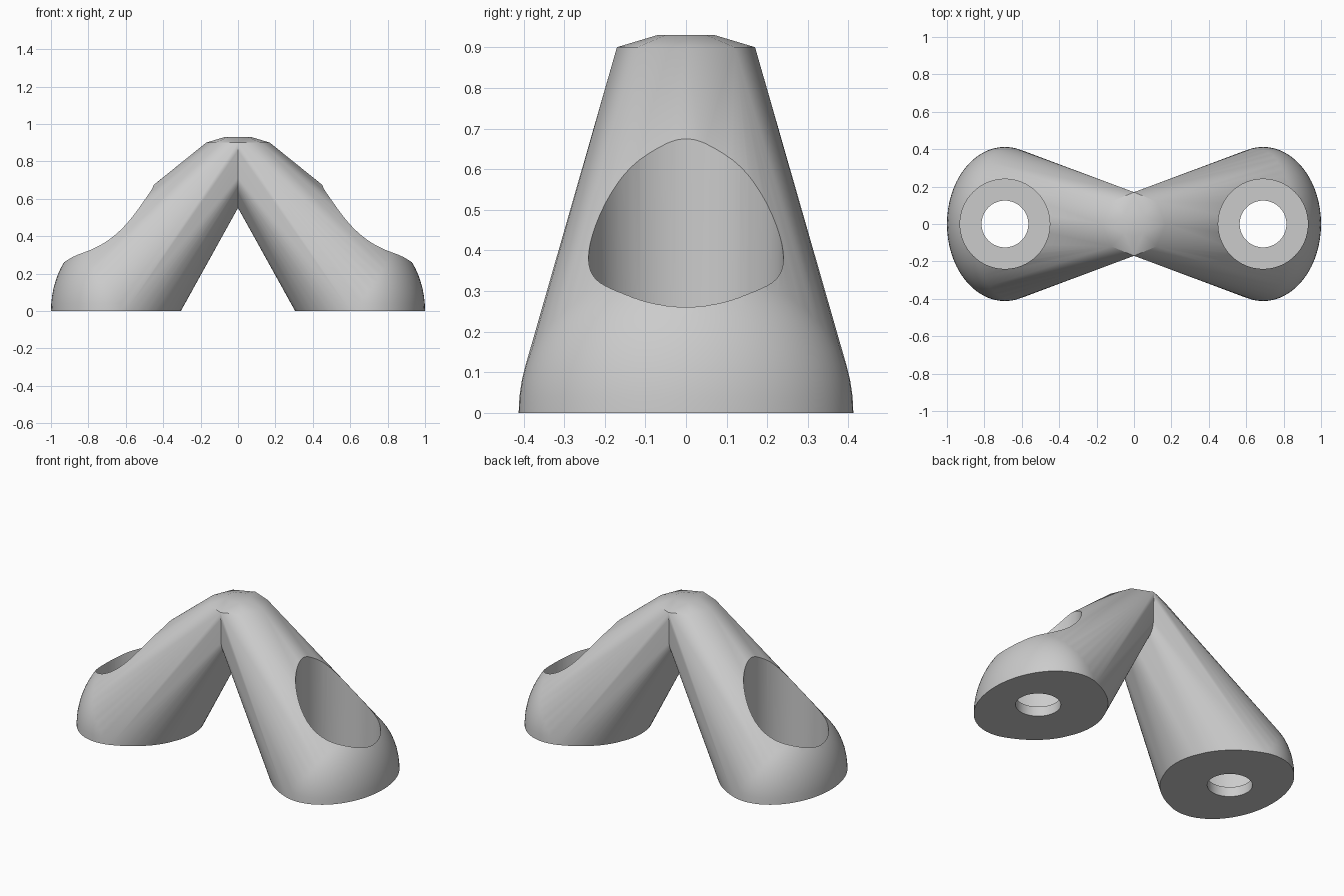
import bpy
import bmesh
from math import sin, cos, pi, radians
from mathutils import Matrix, Vector

FOOT_X = 0.69          # centre of each foot
FLANGE = 0.06          # thickness left under the wide bore

cube = bpy.data.objects.get("Cube")
if cube:
    bpy.data.objects.remove(cube, do_unlink=True)

grey = bpy.data.materials.new("light_grey")
grey.use_nodes = True
grey.diffuse_color = (0.6, 0.6, 0.6, 1)
grey.node_tree.nodes["Principled BSDF"].inputs["Base Color"].default_value = (0.6, 0.6, 0.6, 1)


def to_object(name, bm):
    bmesh.ops.recalc_face_normals(bm, faces=bm.faces)
    mesh = bpy.data.meshes.new(name)
    bm.to_mesh(mesh)
    bm.free()
    obj = bpy.data.objects.new(name, mesh)
    bpy.context.collection.objects.link(obj)
    mesh.materials.append(grey)
    return obj


def bore(name, radius, bottom, top):
    bm = bmesh.new()
    place = Matrix.Translation((FOOT_X, 0, (bottom + top) / 2))
    bmesh.ops.create_cone(bm, cap_ends=True, segments=64, radius1=radius,
                          radius2=radius, depth=top - bottom, matrix=place)
    obj = to_object(name, bm)
    obj.hide_render = True
    return obj


# Leg: hull of a smooth foot ellipsoid and a flattened eight-sided apex
bm = bmesh.new()
bmesh.ops.create_uvsphere(
    bm, u_segments=64, v_segments=32, radius=1,
    matrix=Matrix.Translation((FOOT_X, 0, 0)) @ Matrix.Diagonal((0.31, 0.412, 0.412, 1)))
for ring in range(4):
    polar = (ring + 0.5) * pi / 4
    for side in range(8):
        a = side * pi / 4
        r = 0.184 * sin(polar)
        bm.verts.new((r * cos(a), r * sin(a), 0.879 + 0.0553 * cos(polar)))
bmesh.ops.delete(bm, geom=bm.faces[:], context="FACES_ONLY")
bmesh.ops.delete(bm, geom=bm.edges[:], context="EDGES_FACES")
if not bm.verts:
    raise RuntimeError("leg points missing")
bmesh.ops.convex_hull(bm, input=bm.verts[:])
bmesh.ops.delete(bm, geom=[v for v in bm.verts if not v.link_faces], context="VERTS")

# Flat sole
bmesh.ops.bisect_plane(bm, geom=bm.verts[:] + bm.edges[:] + bm.faces[:], dist=1e-5,
                       plane_co=Vector((0, 0, 0)), plane_no=Vector((0, 0, 1)), clear_inner=True)
bmesh.ops.holes_fill(bm, edges=[e for e in bm.edges if e.is_boundary], sides=0)
stand = to_object("two_legged_bracket", bm)

# Wide access bore and narrow screw hole
cutters = [bore("access_bore", 0.24, FLANGE, 1.2), bore("screw_hole", 0.125, -0.2, 0.3)]
for cutter in cutters:
    cut = stand.modifiers.new(cutter.name, "BOOLEAN")
    cut.operation = "DIFFERENCE"
    cut.solver = "EXACT"
    cut.object = cutter

# Second leg, joined at the middle plane
mirror = stand.modifiers.new("second_leg", "MIRROR")
mirror.use_axis[0] = True
mirror.use_bisect_axis[0] = True
mirror.merge_threshold = 0.0005

bpy.ops.object.select_all(action="DESELECT")
bpy.context.view_layer.objects.active = stand
stand.select_set(True)
for name in [m.name for m in stand.modifiers]:
    bpy.ops.object.modifier_apply(modifier=name)
for cutter in cutters:
    bpy.data.objects.remove(cutter, do_unlink=True)
bpy.ops.object.shade_smooth_by_angle(angle=radians(30))
